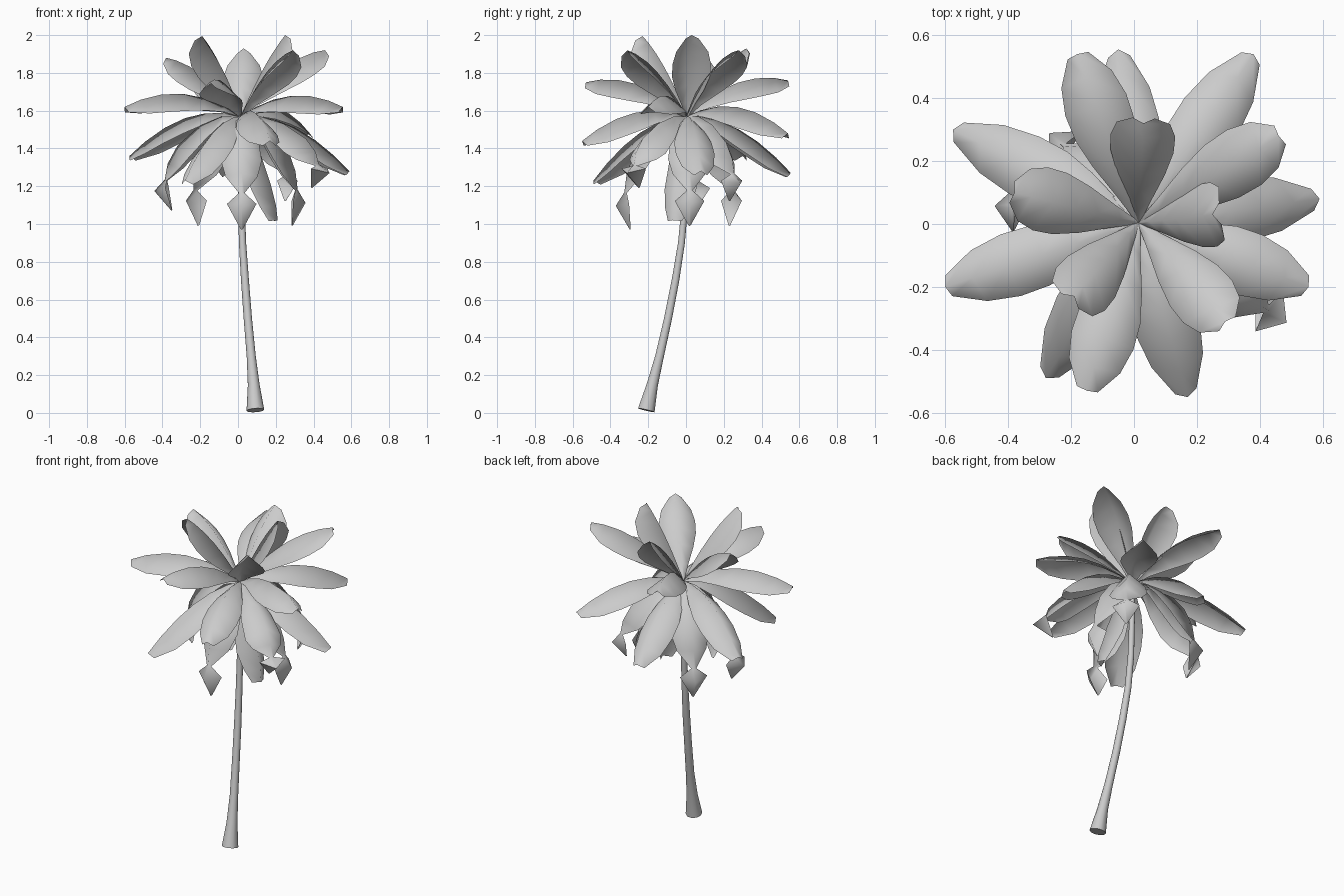
import bpy, bmesh
from math import cos, sin, pi
from mathutils import Vector

if "Cube" in bpy.data.objects:
    bpy.data.objects.remove(bpy.data.objects["Cube"])

CROWN = Vector((0.015, 0.004, 1.57))


def make_object(name, bm, angle):
    me = bpy.data.meshes.new(name)
    bm.to_mesh(me)
    bm.free()
    ob = bpy.data.objects.new(name, me)
    bpy.context.collection.objects.link(ob)
    bpy.ops.object.select_all(action='DESELECT')
    ob.select_set(True)
    bpy.context.view_layer.objects.active = ob
    bpy.ops.object.shade_smooth_by_angle(angle=angle)
    return ob


def tangent(path, i):
    return (path[min(i + 1, len(path) - 1)] - path[max(i - 1, 0)]).normalized()


def trunk():
    # x, y, z, radius along the curved stem
    rows = [(0.092, -0.21, 0.014, 0.047), (0.083, -0.178, 0.15, 0.031),
            (0.07, -0.14, 0.3, 0.024), (0.052, -0.095, 0.5, 0.022),
            (0.037, -0.056, 0.7, 0.021), (0.024, -0.024, 0.9, 0.019),
            (0.018, -0.006, 1.1, 0.018), (0.016, 0.002, 1.35, 0.016),
            (0.015, 0.004, 1.57, 0.012)]
    path = [Vector(r[:3]) for r in rows]
    bm = bmesh.new()
    rings = []
    n = 10
    for i, r in enumerate(rows):
        t = tangent(path, i)
        u = Vector((0, 1, 0)).cross(t).normalized()
        v = t.cross(u)
        rings.append([bm.verts.new(path[i] + r[3] * (u * cos(2 * pi * k / n) + v * sin(2 * pi * k / n)))
                      for k in range(n)])
    for a, b in zip(rings, rings[1:]):
        for k in range(n):
            bm.faces.new((a[k], a[(k + 1) % n], b[(k + 1) % n], b[k]))
    bm.faces.new(rings[0])
    bm.faces.new(rings[-1])
    bmesh.ops.recalc_face_normals(bm, faces=bm.faces)
    make_object("trunk", bm, 0.7)


def leaf(name, path, widths, out, fold=0.9):
    # ridge-folded strip: right edge, midrib, left edge, upper side facing out
    side = Vector((-out.y, out.x, 0))
    bm = bmesh.new()
    rows = []
    for i, (p, w) in enumerate(zip(path, widths)):
        normal = tangent(path, i).cross(side).normalized()
        rows.append([bm.verts.new(p + side * w * s - normal * w * fold * abs(s)) for s in (-1, 0, 1)])
    for a, b in zip(rows, rows[1:]):
        for k in (0, 1):
            bm.faces.new((a[k], b[k], b[k + 1], a[k + 1]))
    make_object(name, bm, 1.6)


def arched_leaf(name, tip):
    tip = Vector(tip)
    flat = Vector((tip.x - CROWN.x, tip.y - CROWN.y, 0))
    mid = (CROWN + tip) / 2 + Vector((0, 0, 0.29 * flat.length))
    ts = (0, 0.14, 0.32, 0.5, 0.68, 0.86, 1)
    path = [CROWN * (1 - t) ** 2 + mid * 2 * t * (1 - t) + tip * t * t for t in ts]
    leaf(name, path, (0.006, 0.036, 0.076, 0.1, 0.103, 0.085, 0.035), flat.normalized())


def drooping_leaf(name, x, y, drop):
    # hanging leaf, pinched and ending in a diamond-shaped tip
    flat = Vector((x - CROWN.x, y - CROWN.y, 0))
    shape = [(0, 0), (0.25, 0.0), (0.55, 0.1), (0.85, 0.31), (0.98, 0.5),
             (1.02, 0.67), (1.16, 0.79), (0.93, 1)]
    path = [CROWN + flat * r - Vector((0, 0, d * drop)) for r, d in shape]
    leaf(name, path, (0.006, 0.04, 0.09, 0.108, 0.085, 0.015, 0.078, 0.006), flat.normalized())


trunk()

# upright young leaves
for i, t in enumerate([(0.03, 0.32, 1.93), (-0.38, 0.1, 1.88), (-0.19, -0.23, 1.995),
                       (0.29, -0.31, 1.92), (0.25, 0.03, 2.0), (0.46, 0.28, 1.92)]):
    arched_leaf(f"upper_leaf_{i}", t)

# spreading leaves
for i, t in enumerate([(-0.6, -0.2, 1.62), (-0.575, 0.3, 1.36), (0.555, -0.2, 1.62),
                       (0.59, 0.08, 1.28), (-0.15, -0.53, 1.75), (0.17, -0.55, 1.44),
                       (-0.28, -0.49, 1.23), (0.38, 0.54, 1.48), (-0.18, 0.54, 1.76),
                       (-0.05, 0.555, 1.27)]):
    arched_leaf(f"spreading_leaf_{i}", t)

# old hanging leaves
for i, (x, y, d) in enumerate([(0.02, -0.32, 0.6), (-0.23, 0.25, 0.58), (0.31, 0.02, 0.58),
                               (0.27, 0.25, 0.45), (-0.38, 0.05, 0.5), (0.42, -0.27, 0.38)]):
    drooping_leaf(f"drooping_leaf_{i}", x, y, d)

# plain leaf hanging close to the trunk
out = Vector((0.93, -0.36, 0))
leaf("hanging_leaf", [CROWN + out * r - Vector((0, 0, d)) for r, d in
                      [(0, 0), (0.06, 0.08), (0.12, 0.22), (0.17, 0.36), (0.2, 0.47), (0.21, 0.55)]],
     (0.006, 0.04, 0.08, 0.09, 0.07, 0.04), out)
